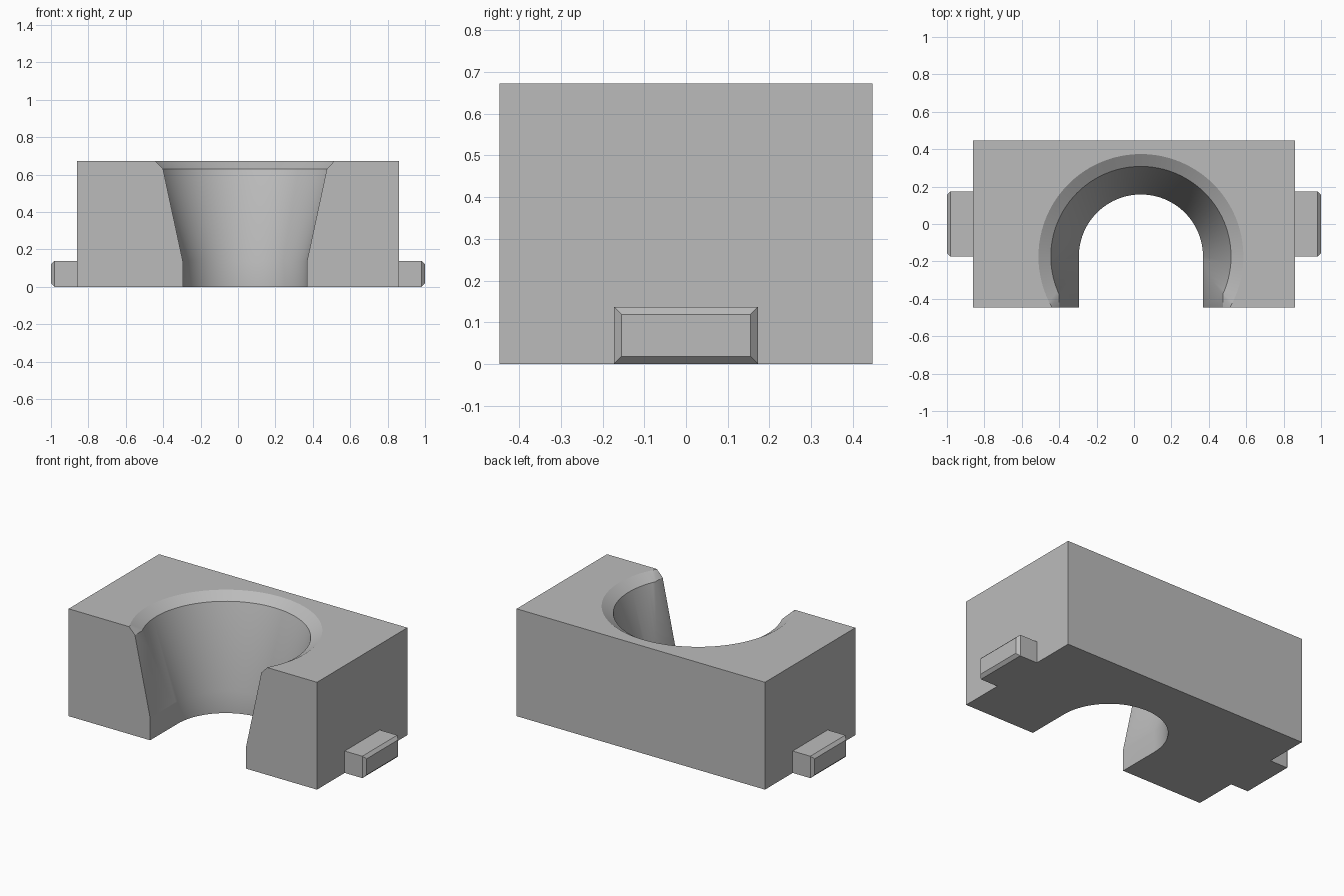
import bpy, bmesh, math
from mathutils import Matrix

cube = bpy.data.objects.get("Cube")
if cube:
    bpy.data.objects.remove(cube, do_unlink=True)

HALF_X, HALF_Y, HEIGHT = 0.86, 0.447, 0.672
BORE_X, BORE_Y = 0.037, -0.174

grey = bpy.data.materials.new("plain grey")
grey.use_nodes = True
grey.diffuse_color = (0.5, 0.5, 0.5, 1)
grey.node_tree.nodes["Principled BSDF"].inputs["Base Color"].default_value = (0.5, 0.5, 0.5, 1)


def finish(name, bm):
    bmesh.ops.recalc_face_normals(bm, faces=bm.faces)
    mesh = bpy.data.meshes.new(name)
    bm.to_mesh(mesh)
    bm.free()
    mesh.materials.append(grey)
    obj = bpy.data.objects.new(name, mesh)
    bpy.context.collection.objects.link(obj)
    return obj


def box(x0, x1, y0, y1, z0, z1):
    bm = bmesh.new()
    size = Matrix.Diagonal((x1 - x0, y1 - y0, z1 - z0, 1))
    place = Matrix.Translation(((x0 + x1) / 2, (y0 + y1) / 2, (z0 + z1) / 2))
    bmesh.ops.create_cube(bm, size=1, matrix=place @ size)
    return bm


def cut(target, cutter):
    cutter.hide_render = True
    mod = target.modifiers.new("cut", "BOOLEAN")
    mod.operation, mod.solver, mod.object = "DIFFERENCE", "EXACT", cutter
    bpy.context.view_layer.objects.active = target
    bpy.ops.object.modifier_apply(modifier=mod.name)
    bpy.data.objects.remove(cutter, do_unlink=True)


# Main block
block = finish("block", box(-HALF_X, HALF_X, -HALF_Y, HALF_Y, 0, HEIGHT))

# Round bore: straight throat, flared wall, chamfered rim (radius, z)
bore_profile = [(0.332, -0.1), (0.332, 0.137), (0.482, 0.63), (0.548, HEIGHT), (0.705, HEIGHT + 0.1)]
bm = bmesh.new()
SIDES = 96
rings = [[bm.verts.new((BORE_X + r * math.cos(i * math.tau / SIDES),
                        BORE_Y + r * math.sin(i * math.tau / SIDES), z))
          for i in range(SIDES)] for r, z in bore_profile]
for low, high in zip(rings, rings[1:]):
    for i in range(SIDES):
        j = (i + 1) % SIDES
        bm.faces.new((low[i], low[j], high[j], high[i]))
bm.faces.new(rings[0])
bm.faces.new(rings[-1])
cut(block, finish("bore_cutter", bm))

# Open slot from the bore to the front, with flaring sides (half width, z)
slot_profile = [(0.332, -0.1), (0.332, 0.137), (0.438, 0.63), (0.478, HEIGHT), (0.573, HEIGHT + 0.1)]
outline = slot_profile + [(-w, z) for w, z in reversed(slot_profile)]
bm = bmesh.new()
face = bm.faces.new([bm.verts.new((BORE_X + w, BORE_Y, z)) for w, z in outline])
new = bmesh.ops.extrude_face_region(bm, geom=[face])["geom"]
bmesh.ops.translate(bm, vec=(0, -0.5, 0), verts=[v for v in new if isinstance(v, bmesh.types.BMVert)])
cut(block, finish("slot_cutter", bm))

bpy.ops.object.select_all(action="DESELECT")
block.select_set(True)
bpy.context.view_layer.objects.active = block
bpy.ops.object.shade_smooth_by_angle(angle=math.radians(25))

# Side tabs with a chamfered outer end
for name, side in (("left_tab", 1), ("right_tab", -1)):
    ends = sorted((side * (HALF_X - 0.02), side))
    bm = box(*ends, -0.173, 0.173, 0, 0.137)
    outer = [e for e in bm.edges if all(abs(v.co.x) > 0.99 for v in e.verts)]
    bmesh.ops.bevel(bm, geom=outer, offset=0.018, segments=1, affect="EDGES")
    finish(name, bm)
